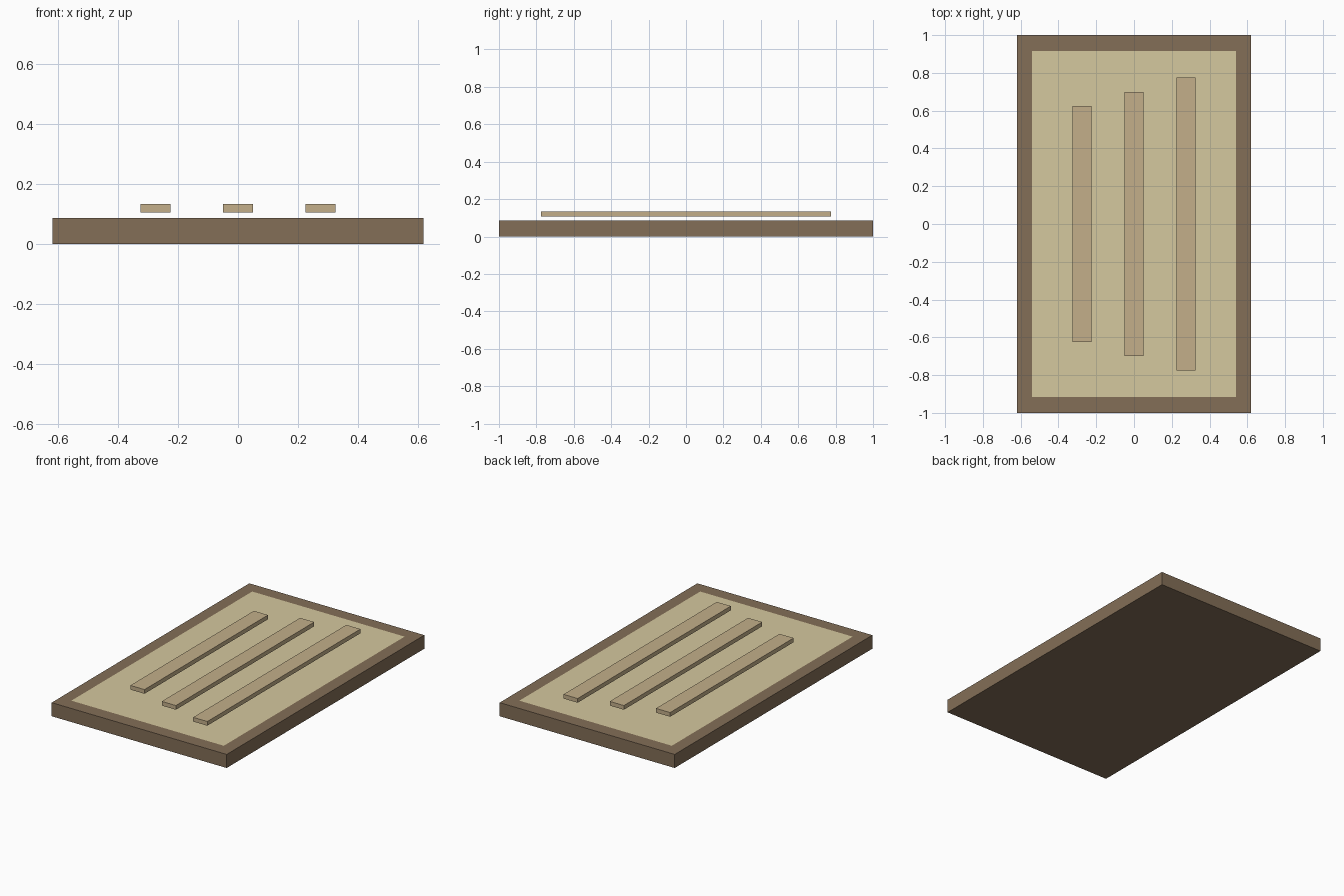
import bpy

if "Cube" in bpy.data.objects:
    bpy.data.objects.remove(bpy.data.objects["Cube"])


def material(name, rgb):
    m = bpy.data.materials.new(name)
    m.diffuse_color = (*rgb, 1)
    m.use_nodes = True
    m.node_tree.nodes["Principled BSDF"].inputs["Base Color"].default_value = m.diffuse_color
    return m


def box(name, x, half_x, half_y, z0, z1, mat):
    bpy.ops.mesh.primitive_cube_add(size=2, location=(x, 0, (z0 + z1) / 2))
    ob = bpy.context.object
    ob.name = name
    ob.scale = (half_x, half_y, (z1 - z0) / 2)
    bpy.ops.object.transform_apply(location=False, rotation=False, scale=True)
    ob.data.materials.append(mat)
    return ob


wood = material("dark_wood", (0.227, 0.156, 0.095))
cloth = material("pale_panel", (0.665, 0.578, 0.342))
slat = material("tan_slat", (0.546, 0.429, 0.254))

# Solid base slab, whose rim shows as the border
box("base_slab", 0, 0.62, 1.0, 0, 0.087, wood)

# Pale inlay, a single sheet practically flush with the slab top
bpy.ops.mesh.primitive_plane_add(size=2, location=(0, 0, 0.0885))
panel = bpy.context.object
panel.name = "inlay_panel"
panel.scale = (0.54, 0.915, 1)
bpy.ops.object.transform_apply(location=False, rotation=False, scale=True)
panel.data.materials.append(cloth)

# Three raised slats, hovering just above the inlay and growing in length
for side, x, half_y in (("left", -0.275, 0.625), ("middle", 0, 0.70), ("right", 0.275, 0.775)):
    box(side + "_slat", x, 0.05, half_y, 0.106, 0.133, slat)
